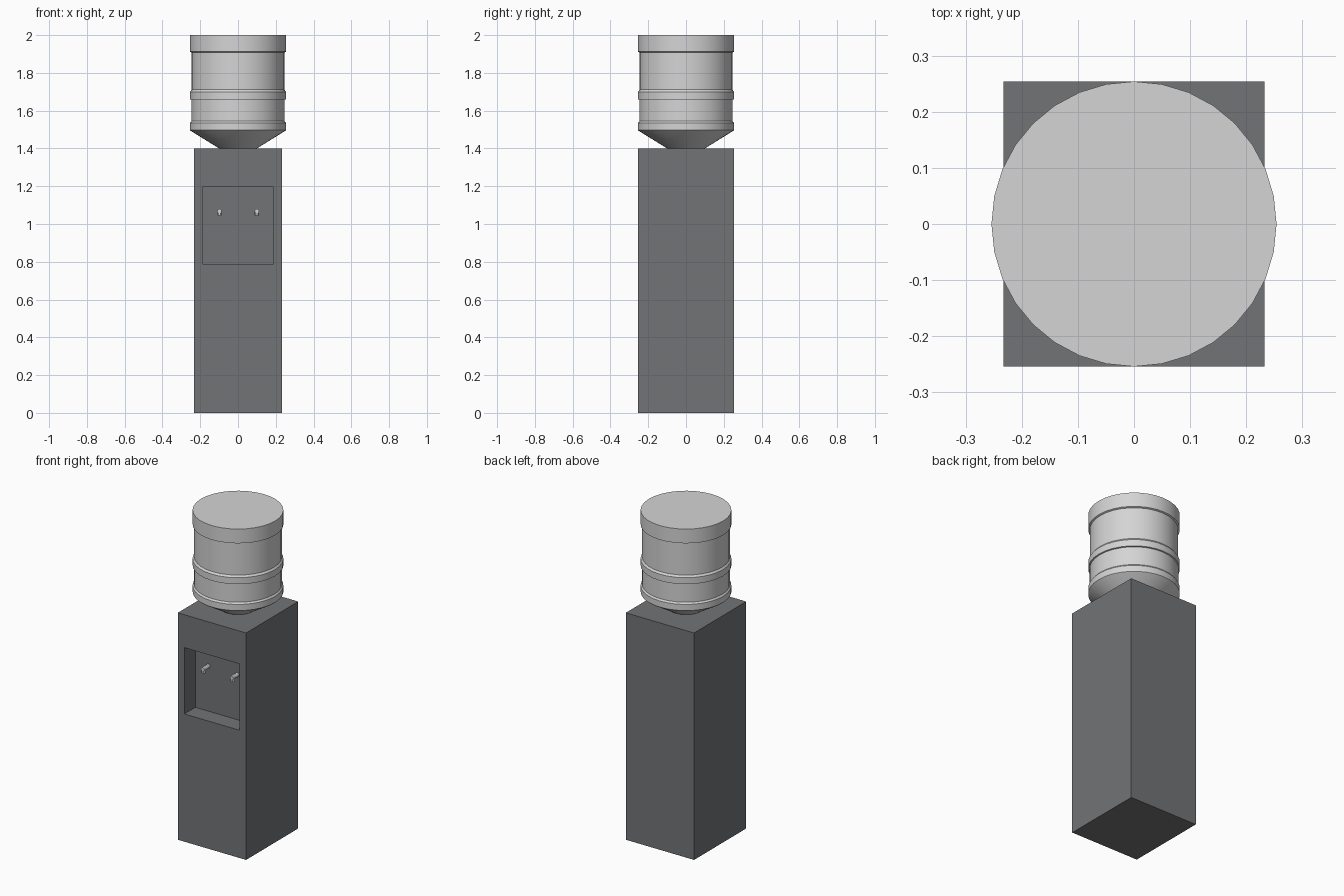
import bpy, bmesh, math
from mathutils import Matrix, Vector

if "Cube" in bpy.data.objects:
    bpy.data.objects.remove(bpy.data.objects["Cube"])


def material(name, rgb):
    m = bpy.data.materials.new(name)
    m.diffuse_color = (*rgb, 1)
    m.use_nodes = True
    m.node_tree.nodes["Principled BSDF"].inputs["Base Color"].default_value = m.diffuse_color
    return m


GREY = material("cabinet grey", (0.17, 0.174, 0.18))
WHITE = material("bottle light grey", (0.66, 0.66, 0.66))


def finish(name, bm, mat, smooth=False):
    bmesh.ops.recalc_face_normals(bm, faces=bm.faces[:])
    me = bpy.data.meshes.new(name)
    bm.to_mesh(me)
    bm.free()
    me.materials.append(mat)
    ob = bpy.data.objects.new(name, me)
    bpy.context.collection.objects.link(ob)
    if smooth:
        bpy.ops.object.select_all(action='DESELECT')
        ob.select_set(True)
        bpy.context.view_layer.objects.active = ob
        bpy.ops.object.shade_smooth_by_angle(angle=math.radians(30))
    return ob


# cabinet with the dispensing recess pushed into its front
bm = bmesh.new()
bmesh.ops.create_cube(bm, size=1, matrix=Matrix.Translation((0, 0, 0.7))
                      @ Matrix.Diagonal((0.466, 0.508, 1.4, 1)))
front = min(bm.faces, key=lambda f: f.calc_center_median().y)
bmesh.ops.inset_region(bm, faces=[front], thickness=0.04)
for v in front.verts:
    v.co.x = math.copysign(0.188, v.co.x)
    v.co.z = 1.197 if v.co.z > 0.7 else 0.788
back = bmesh.ops.extrude_discrete_faces(bm, faces=[front])["faces"][0]
for v in back.verts:
    v.co.y += 0.107
finish("cabinet", bm, GREY)

# upturned water bottle, turned from a ribbed profile
profile = [(0.10, 1.395), (0.10, 1.40), (0.25, 1.493), (0.254, 1.497),
           (0.254, 1.535), (0.246, 1.545), (0.246, 1.658), (0.254, 1.66),
           (0.254, 1.70), (0.245, 1.712), (0.245, 1.908), (0.254, 1.912),
           (0.254, 2.0)]
SIDES = 32
bm = bmesh.new()
rings = []
for r, z in profile:
    rings.append([bm.verts.new((r * math.cos(2 * math.pi * i / SIDES),
                                r * math.sin(2 * math.pi * i / SIDES), z))
                  for i in range(SIDES)])
for lo, hi in zip(rings, rings[1:]):
    for i in range(SIDES):
        j = (i + 1) % SIDES
        bm.faces.new((lo[i], lo[j], hi[j], hi[i]))
bm.faces.new(rings[0][::-1])
bm.faces.new(rings[-1])
finish("water_bottle", bm, WHITE, True)


# taps: a pipe out of the recess wall and a spout turned down
def tube(bm, a, b, r):
    a, b = Vector(a), Vector(b)
    d = b - a
    rot = d.to_track_quat('Z', 'Y').to_matrix().to_4x4()
    bmesh.ops.create_cone(bm, cap_ends=True, segments=12, radius1=r, radius2=r,
                          depth=d.length,
                          matrix=Matrix.Translation((a + b) / 2) @ rot)


for name, x in (("left_tap", -0.098), ("right_tap", 0.10)):
    bm = bmesh.new()
    tube(bm, (x, -0.14, 1.068), (x, -0.205, 1.068), 0.012)
    tube(bm, (x, -0.194, 1.072), (x, -0.194, 1.044), 0.0115)
    finish(name, bm, WHITE, True)
